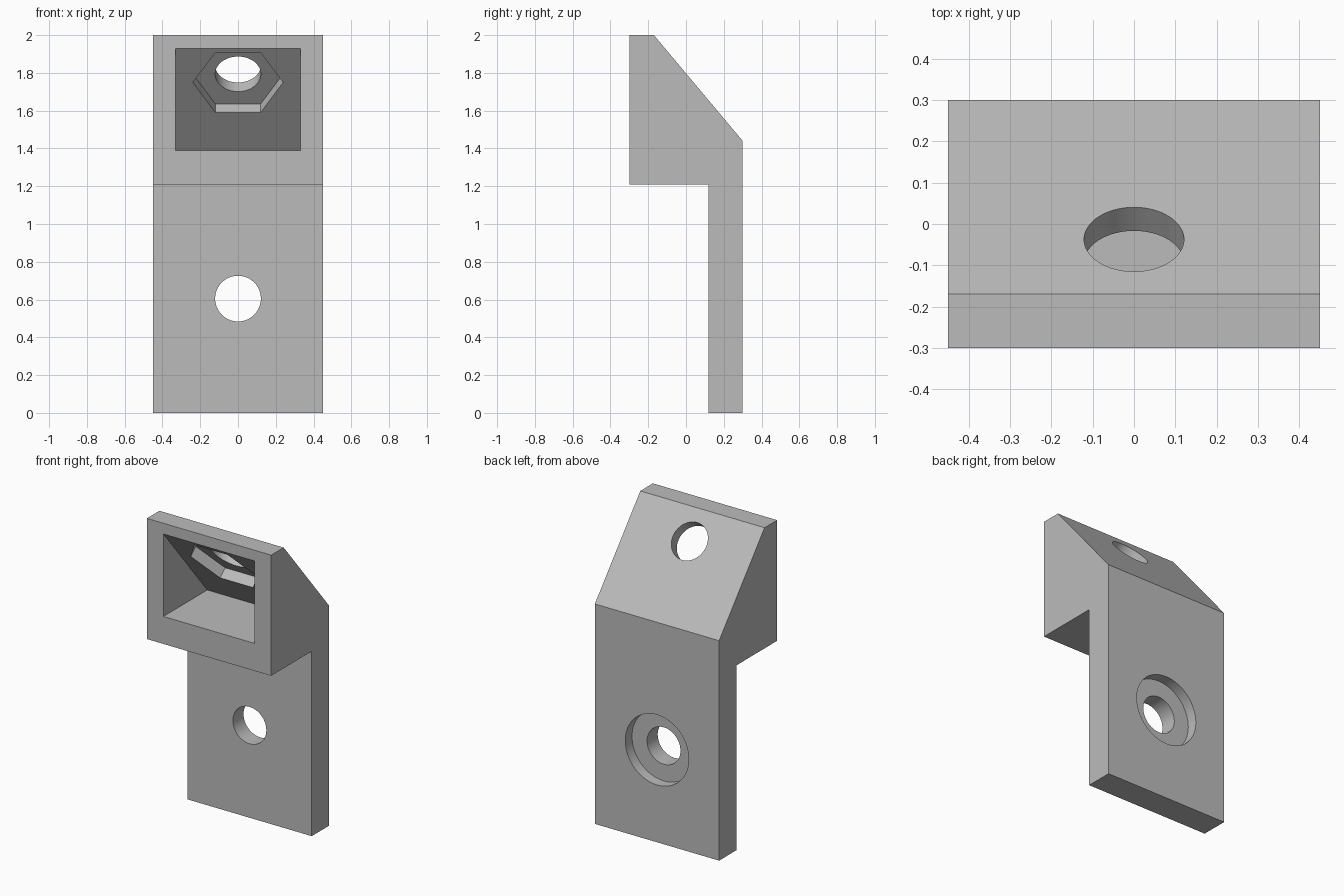
import bpy, bmesh, math
from mathutils import Vector, Matrix

if "Cube" in bpy.data.objects:
    bpy.data.objects.remove(bpy.data.objects["Cube"])

grey = bpy.data.materials.new("plain grey")
grey.diffuse_color = (0.5, 0.5, 0.5, 1)
grey.use_nodes = True
grey.node_tree.nodes["Principled BSDF"].inputs["Base Color"].default_value = grey.diffuse_color


def make_object(name, bm):
    bmesh.ops.recalc_face_normals(bm, faces=bm.faces)
    mesh = bpy.data.meshes.new(name)
    bm.to_mesh(mesh)
    bm.free()
    mesh.materials.append(grey)
    ob = bpy.data.objects.new(name, mesh)
    bpy.context.collection.objects.link(ob)
    return ob


def extruded_profile(name, points, half_width):
    """Side profile (y, z) extruded symmetrically along x."""
    bm = bmesh.new()
    face = bm.faces.new([bm.verts.new((-half_width, y, z)) for y, z in points])
    new = bmesh.ops.extrude_face_region(bm, geom=[face])["geom"]
    bmesh.ops.translate(bm, vec=(2 * half_width, 0, 0),
                        verts=[v for v in new if isinstance(v, bmesh.types.BMVert)])
    return make_object(name, bm)


def rod(name, start, axis, radius, near, far, sides):
    """Prism along axis, from near to far past the start point, one corner in the yz plane."""
    axis = Vector(axis).normalized()
    x = Vector((1, 0, 0))
    turn = Matrix((x, axis.cross(x), axis)).transposed().to_4x4()
    place = Matrix.Translation(Vector(start) + axis * (near + far) / 2)
    bm = bmesh.new()
    bmesh.ops.create_cone(bm, cap_ends=True, segments=sides, radius1=radius,
                          radius2=radius, depth=far - near,
                          matrix=place @ turn @ Matrix.Rotation(math.pi / 2, 4, 'Z'))
    return make_object(name, bm)


# Bracket body: mounting plate with an overhanging sloped head
body = extruded_profile("bracket_body", [
    (0.12, 0), (0.30, 0), (0.30, 1.44), (-0.17, 2.0),
    (-0.30, 2.0), (-0.30, 1.21), (0.12, 1.21)], 0.45)

# Wedge pocket, its ceiling parallel to the slope
slope = 0.56 / 0.47
pocket = extruded_profile("pocket_cutter", [
    (-0.30 - 0.05, 1.39), (-0.30 + 0.54 / slope, 1.39),
    (-0.30, 1.93), (-0.30 - 0.05, 1.93)], 0.33)

# Bolt hole and hexagonal nut recess, square to the slope
outward = (0, 0.56, 0.47)
seat = (0, -0.148, 1.93 - slope * 0.152)
bolt = rod("bolt_hole_cutter", seat, outward, 0.121, -0.03, 0.3, 64)
nut = rod("nut_recess_cutter", seat, outward, 0.239, -0.002, 0.07, 6)

# Screw hole through the plate, counterbored at the back
screw = rod("screw_hole_cutter", (0, 0, 0.605), (0, 1, 0), 0.121, 0.0, 0.4, 64)
bore = rod("counterbore_cutter", (0, 0, 0.605), (0, 1, 0), 0.23, 0.23, 0.4, 64)

for cutter in (pocket, nut, bolt, screw, bore):
    cut = body.modifiers.new(cutter.name, 'BOOLEAN')
    cut.operation, cut.solver, cut.object = 'DIFFERENCE', 'EXACT', cutter
    cutter.hide_render = True

# Apply the cuts, then remove the cutters
bpy.context.view_layer.objects.active = body
body.select_set(True)
for cut in list(body.modifiers):
    bpy.ops.object.modifier_apply(modifier=cut.name)
for cutter in (pocket, nut, bolt, screw, bore):
    bpy.data.objects.remove(cutter)
bpy.ops.object.shade_smooth_by_angle(angle=math.radians(30))
